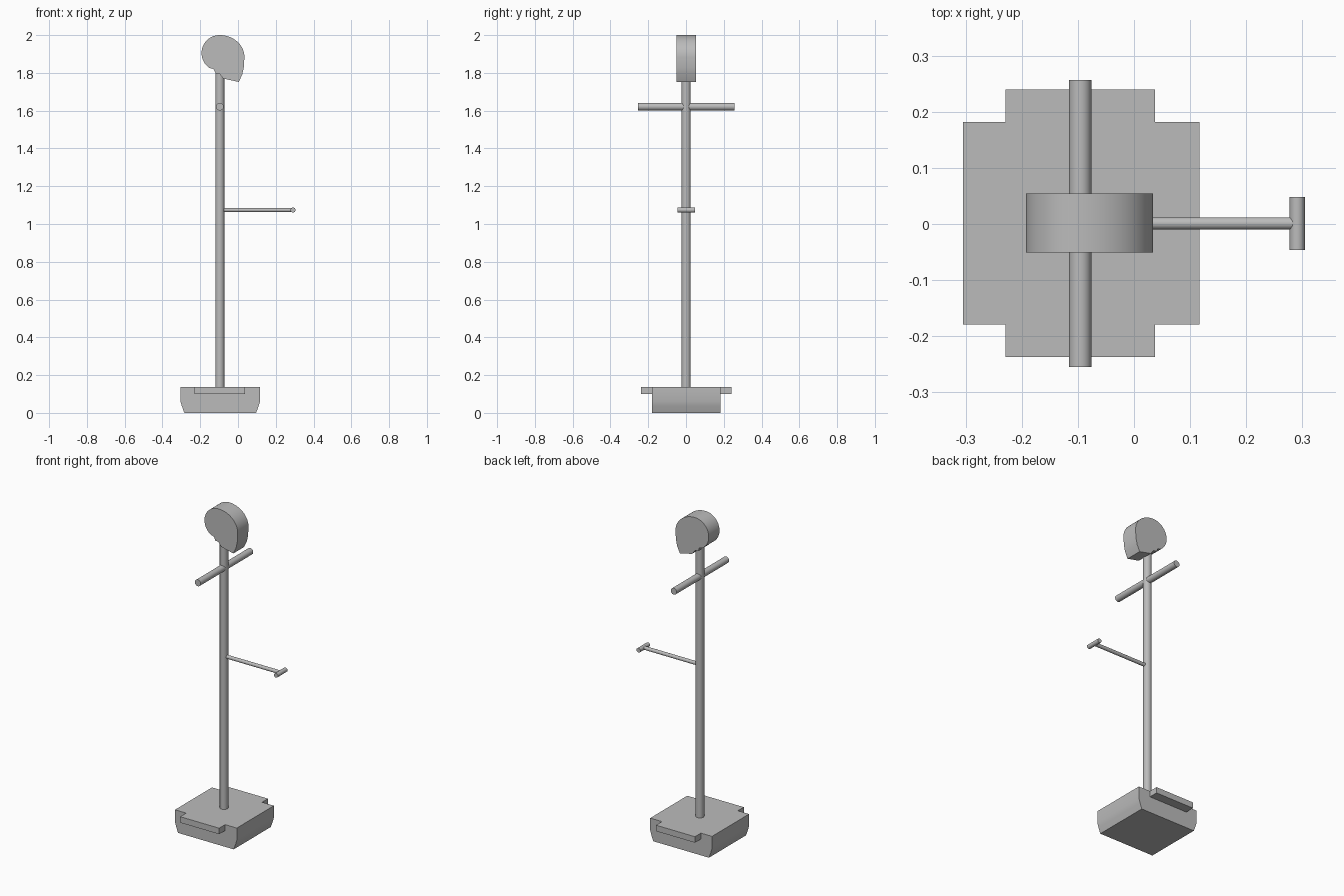
import bpy, bmesh, math
from mathutils import Vector

cube = bpy.data.objects.get("Cube")
if cube:
    bpy.data.objects.remove(cube)

grey = bpy.data.materials.new("plain grey")
grey.use_nodes = True
grey.diffuse_color = (0.5, 0.5, 0.5, 1)
grey.node_tree.nodes["Principled BSDF"].inputs["Base Color"].default_value = (0.5, 0.5, 0.5, 1)


def finish(bm, name):
    bmesh.ops.recalc_face_normals(bm, faces=bm.faces)
    mesh = bpy.data.meshes.new(name)
    bm.to_mesh(mesh)
    bm.free()
    mesh.materials.append(grey)
    obj = bpy.data.objects.new(name, mesh)
    bpy.context.collection.objects.link(obj)
    bpy.ops.object.select_all(action='DESELECT')
    obj.select_set(True)
    bpy.context.view_layer.objects.active = obj
    bpy.ops.object.shade_smooth_by_angle(angle=math.radians(30))
    return obj


def slab(name, profile, y0, y1):
    """Extrude an x-z outline along y."""
    bm = bmesh.new()
    face = bm.faces.new([bm.verts.new((x, y0, z)) for x, z in profile])
    ext = bmesh.ops.extrude_face_region(bm, geom=[face])["geom"]
    bmesh.ops.translate(bm, vec=(0, y1 - y0, 0),
                        verts=[v for v in ext if isinstance(v, bmesh.types.BMVert)])
    return finish(bm, name)


def rod(name, start, end, radius):
    a, b = Vector(start), Vector(end)
    bm = bmesh.new()
    bmesh.ops.create_cone(bm, cap_ends=True, segments=32, radius1=radius,
                          radius2=radius, depth=(b - a).length)
    turn = (b - a).to_track_quat('Z', 'Y').to_matrix().to_4x4()
    bmesh.ops.transform(bm, matrix=turn, verts=bm.verts)
    bmesh.ops.translate(bm, vec=(a + b) / 2, verts=bm.verts)
    return finish(bm, name)


def arc(cx, cz, rx, rz, start, end, steps):
    angles = [math.radians(start + (end - start) * i / steps) for i in range(steps + 1)]
    return [(cx + rx * math.cos(t), cz + rz * math.sin(t)) for t in angles]


# Base block with tapered lower sides, and a shallow ledge front and back
MID = -0.094
half = [(0.19, 0), (0.203, 0.035), (0.211, 0.062), (0.211, 0.137)]
slab("base", [(MID + x, z) for x, z in half] + [(MID - x, z) for x, z in reversed(half)],
     -0.179, 0.182)
ledge = [(-0.229, 0.1), (0.037, 0.1), (0.037, 0.137), (-0.229, 0.137)]
slab("front_ledge", ledge, -0.237, -0.179)
slab("back_ledge", ledge, 0.182, 0.24)

# Upright and side rods
POLE = -0.096
rod("pole", (POLE, 0.001, 0.137), (POLE, 0.001, 1.83), 0.024)
rod("crossbar", (POLE, -0.255, 1.621), (POLE, 0.257, 1.621), 0.02)
rod("arm", (POLE, 0.001, 1.074), (0.29, 0.001, 1.074), 0.011)
rod("arm_handle", (0.291, -0.046, 1.074), (0.291, 0.048, 1.074), 0.0135)

# Head: rounded outline with a pointed chin and a notch over the pole
right_side = arc(-0.098, 1.885, 0.132, 0.115, 0, 90, 14)
left_side = arc(-0.098, 1.905, 0.095, 0.095, 90, 236, 22)
jaw = [(-0.129, 1.82), (-0.119, 1.798), (-0.1, 1.797), (-0.078, 1.77),
       (0.004, 1.752), (0.022, 1.79), (0.031, 1.83)]
slab("head", right_side + left_side[1:] + jaw, -0.051, 0.054)
